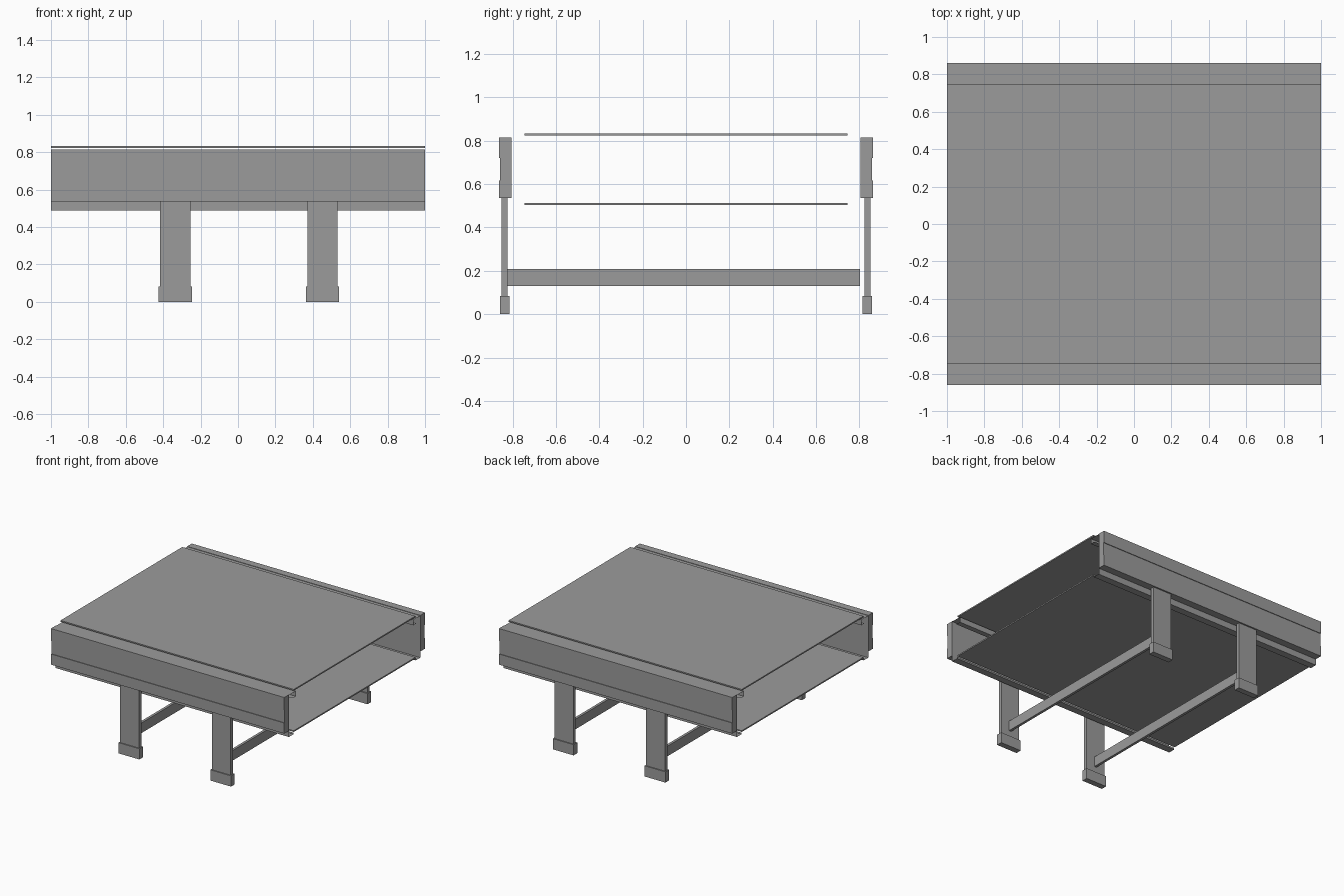
import bpy
import bmesh

cube = bpy.data.objects.get("Cube")
if cube:
    bpy.data.objects.remove(cube, do_unlink=True)

grey = bpy.data.materials.new("plain grey")
grey.use_nodes = True
colour = (0.33, 0.33, 0.33, 1)
grey.diffuse_color = colour
grey.node_tree.nodes["Principled BSDF"].inputs["Base Color"].default_value = colour


def finish(name, bm):
    mesh = bpy.data.meshes.new(name)
    bm.to_mesh(mesh)
    bm.free()
    mesh.materials.append(grey)
    obj = bpy.data.objects.new(name, mesh)
    bpy.context.collection.objects.link(obj)
    return obj


def box(name, x, y, z):
    """Box between the (low, high) limits on each axis."""
    bm = bmesh.new()
    bmesh.ops.create_cube(bm, size=1)
    for v in bm.verts:
        for axis, (low, high) in enumerate((x, y, z)):
            v.co[axis] = high if v.co[axis] > 0 else low
    return finish(name, bm)


def extrude_x(name, profile, closed):
    """Sweep a (y, z) profile along the whole length; open profiles stay sheets."""
    bm = bmesh.new()
    verts = [bm.verts.new((-1, y, z)) for y, z in profile]
    if closed:
        parts = [bm.faces.new(verts)]
    else:
        parts = [bm.edges.new(pair) for pair in zip(verts, verts[1:])]
    if closed:
        out = bmesh.ops.extrude_face_region(bm, geom=parts, use_keep_orig=True)
    else:
        out = bmesh.ops.extrude_edge_only(bm, edges=parts)
    for g in out["geom"]:
        if isinstance(g, bmesh.types.BMVert):
            g.co.x = 1
    bmesh.ops.recalc_face_normals(bm, faces=bm.faces)
    return finish(name, bm)


# Upper and lower belt runs
for name, z in (("upper_belt", 0.823), ("lower_belt", 0.503)):
    box(name, (-1, 1), (-0.745, 0.745), (z, z + 0.01))

# Grooved side rails and thin channel strips inside them
rail = [(0.805, 0.535), (0.862, 0.535), (0.862, 0.617), (0.857, 0.617),
        (0.857, 0.72), (0.862, 0.72), (0.862, 0.815), (0.805, 0.815)]
upper_strip = [(0.805, 0.812), (0.72, 0.812), (0.72, 0.77), (0.76, 0.77)]
lower_strip = [(0.805, 0.535), (0.805, 0.487), (0.75, 0.487), (0.75, 0.5)]
for side, s in (("front", -1), ("back", 1)):
    for part, profile, closed in (("rail", rail, True),
                                  ("upper_strip", upper_strip, False),
                                  ("lower_strip", lower_strip, False)):
        extrude_x(f"{side}_{part}", [(s * y, z) for y, z in profile], closed)

# Legs with feet, joined by cross beams
for end, x in (("right", -0.335), ("left", 0.452)):
    for side, s in (("front", -1), ("back", 1)):
        box(f"{side}_{end}_leg", (x - 0.081, x + 0.081),
            sorted((s * 0.822, s * 0.85)), (0.08, 0.536))
        box(f"{side}_{end}_foot", (x - 0.089, x + 0.089),
            sorted((s * 0.813, s * 0.858)), (0, 0.083))
    box(f"{end}_cross_beam", (x - 0.01, x + 0.01), (-0.822, 0.803), (0.13, 0.208))
